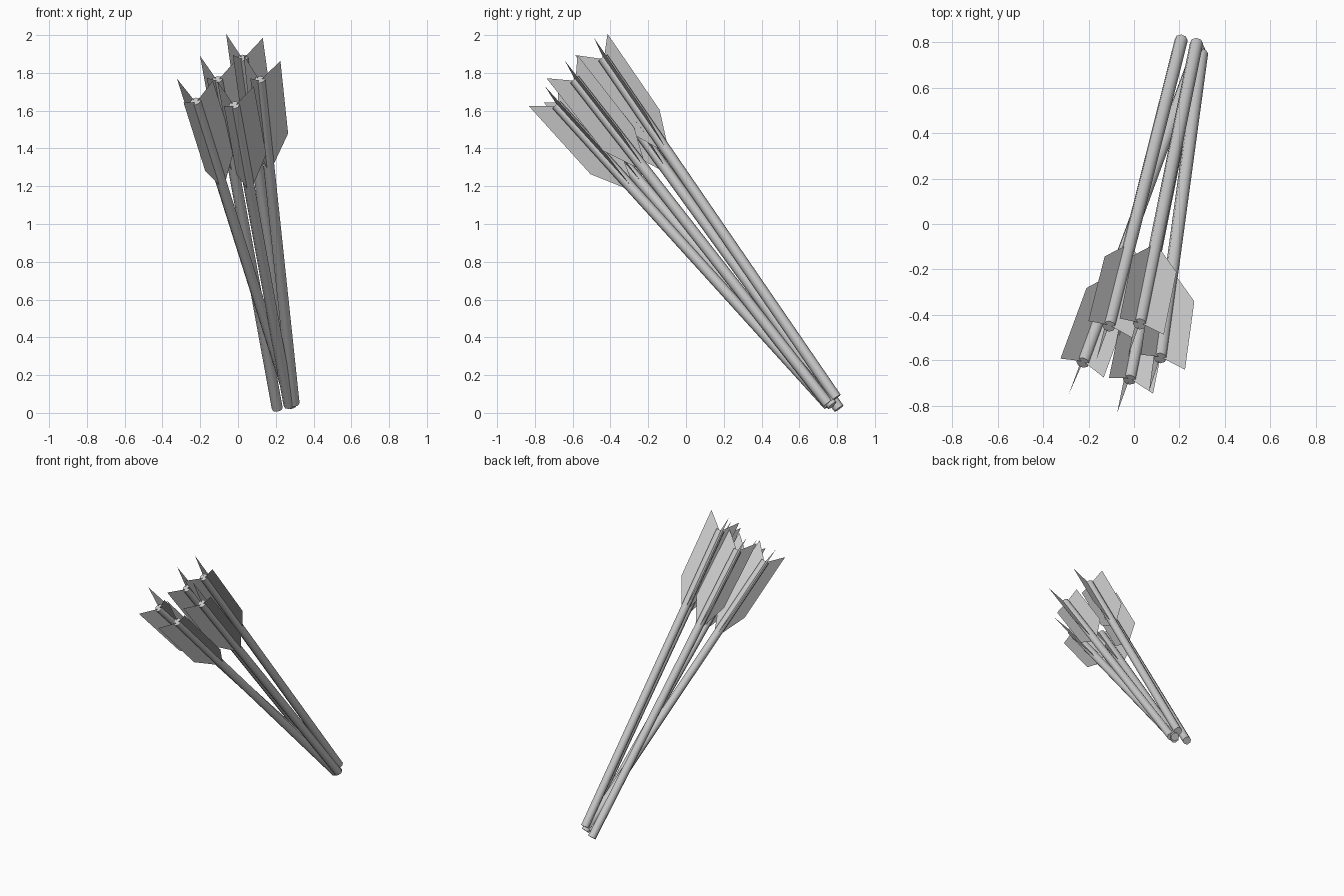
import bpy, bmesh, math
from mathutils import Vector, Matrix

if "Cube" in bpy.data.objects:
    bpy.data.objects.remove(bpy.data.objects["Cube"])

SHAFT_R = 0.029
VANE_R = 0.12

# nock end and lower end of every arrow
ARROWS = [
    ((-0.225, -0.61, 1.65), (0.285, 0.775, 0.04)),
    ((-0.02, -0.685, 1.63), (0.27, 0.755, 0.04)),
    ((-0.11, -0.45, 1.765), (0.208, 0.81, 0.023)),
    ((0.115, -0.59, 1.765), (0.297, 0.75, 0.05)),
    ((0.025, -0.44, 1.88), (0.275, 0.795, 0.08)),
]


def finish(name, bm, frame):
    mesh = bpy.data.meshes.new(name)
    bm.to_mesh(mesh)
    bm.free()
    obj = bpy.data.objects.new(name, mesh)
    obj.matrix_world = frame
    bpy.context.collection.objects.link(obj)
    return obj


def arrow_frame(nock, tip):
    """Origin at the nock, local z pointing back out of the arrow, local x sideways."""
    back = (nock - tip).normalized()
    side = (Vector((1, 0, 0)) - back * back.x).normalized()
    up = back.cross(side)
    m = Matrix((side, up, back)).transposed().to_4x4()
    m.translation = nock
    return m


def shaft(name, frame, length):
    bm = bmesh.new()
    bmesh.ops.create_cone(bm, cap_ends=True, segments=8, radius1=SHAFT_R,
                          radius2=SHAFT_R, depth=length,
                          matrix=Matrix.Translation((0, 0, -length / 2)))
    for f in bm.faces:
        f.smooth = len(f.verts) == 4
    for e in bm.edges:
        e.smooth = all(len(f.verts) == 4 for f in e.link_faces)
    finish(name, bm, frame)


def fletching(name, frame):
    # three thin swept vanes, each (radius, distance back from the nock)
    outline = [(0.01, 0.0), (VANE_R, 0.10), (VANE_R, -0.39), (0.01, -0.61)]
    bm = bmesh.new()
    for deg in (10, 130, 250):
        a = math.radians(deg)
        bm.faces.new([bm.verts.new((r * math.cos(a), r * math.sin(a), z))
                      for r, z in outline])
    finish(name, bm, frame)


for i, (nock, tip) in enumerate(ARROWS, 1):
    nock, tip = Vector(nock), Vector(tip)
    frame = arrow_frame(nock, tip)
    shaft(f"arrow_shaft_{i}", frame, (nock - tip).length)
    fletching(f"arrow_fletching_{i}", frame)
